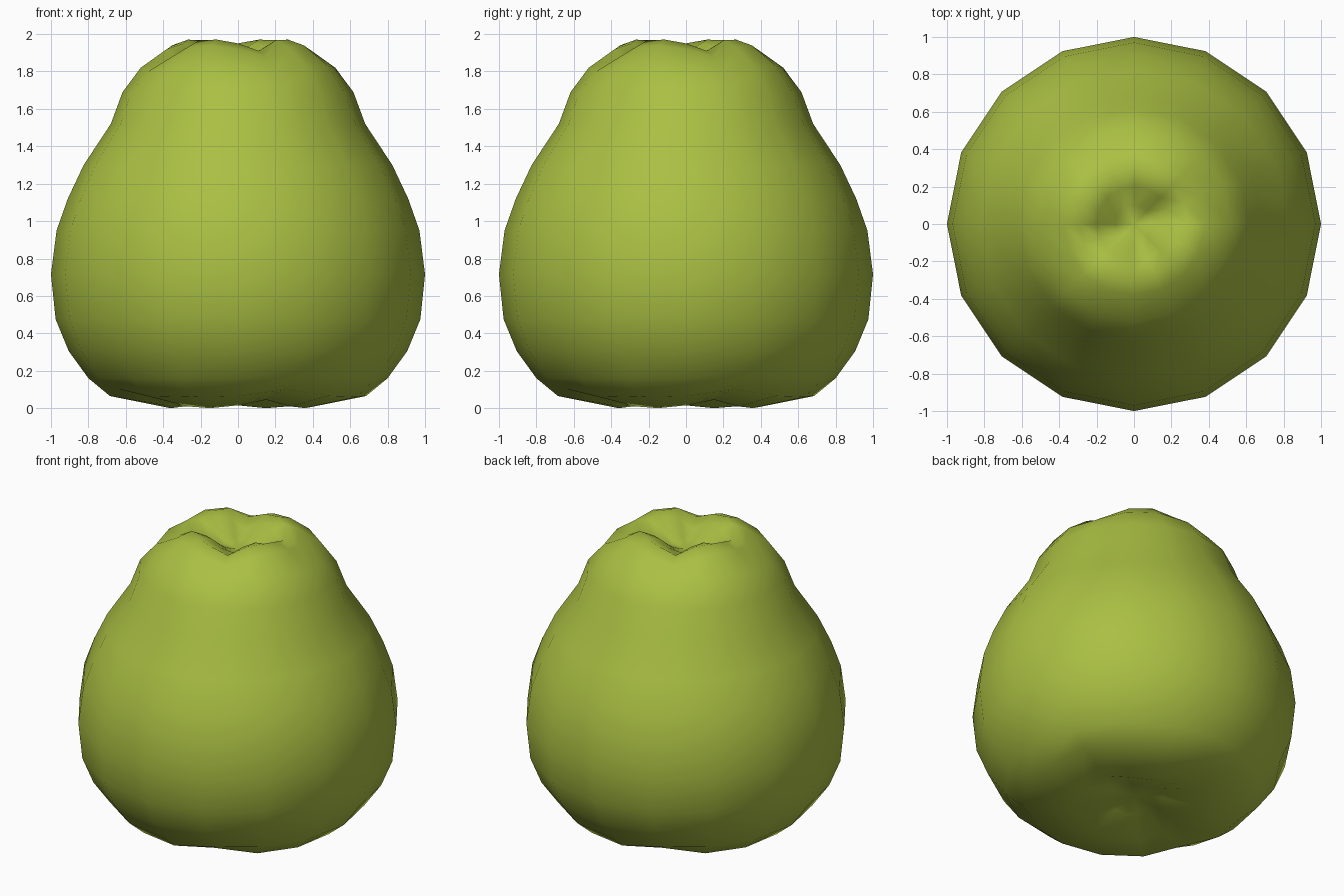
import bpy, bmesh, math

if "Cube" in bpy.data.objects:
    bpy.data.objects.remove(bpy.data.objects["Cube"])

SIDES = 16
# Rings from bottom centre to top centre: radius, then height at the four
# angles of one lobe (-22.5, 0, 22.5 and 45 degrees), repeated four times.
RINGS = [
    (0.18, (0.07, 0.08, 0.10, 0.08)),
    (0.39, (0.00, 0.015, 0.045, 0.01)),
    (0.685, (0.06, 0.065, 0.10, 0.065)),
    (0.80, (0.16,) * 4),
    (0.905, (0.305,) * 4),
    (0.975, (0.475,) * 4),
    (1.00, (0.715,) * 4),
    (0.97, (0.95,) * 4),
    (0.91, (1.12,) * 4),
    (0.825, (1.30,) * 4),
    (0.68, (1.52,) * 4),
    (0.617, (1.69,) * 4),
    (0.52, (1.83, 1.82, 1.80, 1.825)),
    (0.38, (1.94, 1.92, 1.875, 1.93)),
    (0.29, (1.97, 1.95, 1.91, 1.968)),
    (0.20, (1.945, 1.91, 1.86, 1.93)),
    (0.10, (1.86, 1.85, 1.84, 1.85)),
]

green = bpy.data.materials.new("fruit green")
green.diffuse_color = (0.40, 0.52, 0.055, 1)
green.use_nodes = True
green.node_tree.nodes["Principled BSDF"].inputs["Base Color"].default_value = green.diffuse_color

# Fruit body: lobed revolve with a dimple at both ends
bm = bmesh.new()
loops = []
for radius, heights in RINGS:
    loop = []
    for i in range(SIDES):
        a = math.tau * i / SIDES
        loop.append(bm.verts.new((radius * math.cos(a), radius * math.sin(a),
                                  heights[(i + 1) % 4])))
    loops.append(loop)
for low, high in zip(loops, loops[1:]):
    for i in range(SIDES):
        j = (i + 1) % SIDES
        bm.faces.new((low[i], low[j], high[j], high[i]))
bottom = bm.verts.new((0, 0, 0.10))
top = bm.verts.new((0, 0, 1.82))
for i in range(SIDES):
    j = (i + 1) % SIDES
    bm.faces.new((bottom, loops[0][j], loops[0][i]))
    bm.faces.new((top, loops[-1][i], loops[-1][j]))
for f in bm.faces:
    f.smooth = True
bmesh.ops.recalc_face_normals(bm, faces=bm.faces)

mesh = bpy.data.meshes.new("fruit_body")
bm.to_mesh(mesh)
bm.free()
mesh.materials.append(green)
bpy.context.collection.objects.link(bpy.data.objects.new("fruit_body", mesh))
